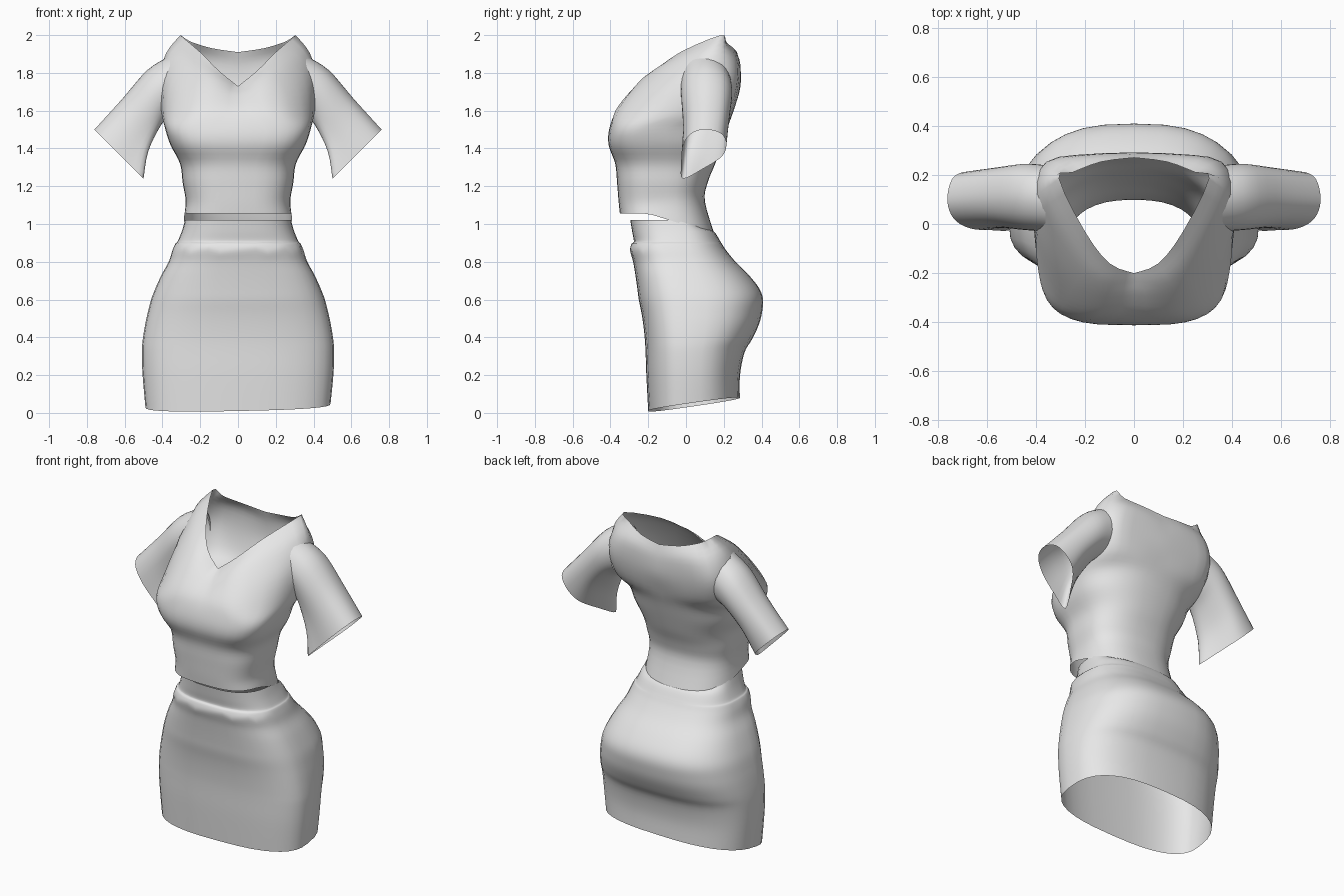
import bpy, bmesh, math
from mathutils import Vector

if "Cube" in bpy.data.objects:
    bpy.data.objects.remove(bpy.data.objects["Cube"])

fabric = bpy.data.materials.new("light_grey_fabric")
fabric.diffuse_color = (0.8, 0.8, 0.8, 1)
fabric.use_nodes = True
fabric.node_tree.nodes["Principled BSDF"].inputs["Base Color"].default_value = fabric.diffuse_color


def catmull(pts, steps, closed=False):
    """Smooth path through the points, open or closed."""
    if closed:
        p = [pts[-1]] + list(pts) + [pts[0], pts[1]]
    else:
        p = [pts[0]] + list(pts) + [pts[-1]]
    out = []
    for i in range(1, len(p) - 2):
        a, b, c, d = p[i - 1:i + 3]
        for k in range(steps):
            t = k / steps
            out.append(0.5 * (2 * b + (c - a) * t + (2 * a - 5 * b + 4 * c - d) * t * t
                              + (3 * b - a - 3 * c + d) * t ** 3))
    return out if closed else out + [pts[-1]]


def mirrored(half):
    """Close a half ring (front centre to back centre) across x = 0."""
    return half + [Vector((-p.x, p.y, p.z)) for p in half[-2:0:-1]]


def section(z, w, front, back, cy, nf, nb, seg=18):
    """Half ring with differently rounded front and back."""
    half = []
    for i in range(seg + 1):
        a = math.pi * i / seg
        s, c = max(math.sin(a), 0), math.cos(a)
        n, depth = (nf, cy - front) if c > 0 else (nb, back - cy)
        y = cy - math.copysign(abs(c) ** (2 / n), c) * depth
        half.append(Vector((w * s ** (2 / n) if s > 1e-6 else 0, y, z)))
    return half


def loft(name, rings, steps, remove=None):
    """Skin closed rings into an open cloth tube."""
    columns = [catmull(col, steps) for col in zip(*rings)]
    bm = bmesh.new()
    grid = [[bm.verts.new(p) for p in col] for col in columns]
    n = len(grid)
    for i in range(n):
        for j in range(len(grid[0]) - 1):
            k = (i + 1) % n
            bm.faces.new((grid[i][j], grid[k][j], grid[k][j + 1], grid[i][j + 1]))
    if remove:
        doomed = [f for f in bm.faces if all(remove(v.co) for v in f.verts)]
        bmesh.ops.delete(bm, geom=doomed, context='FACES')
    bmesh.ops.recalc_face_normals(bm, faces=bm.faces)
    me = bpy.data.meshes.new(name)
    bm.to_mesh(me)
    bm.free()
    ob = bpy.data.objects.new(name, me)
    bpy.context.collection.objects.link(ob)
    me.materials.append(fabric)
    me.shade_smooth()
    return ob


# Skirt: height, half width, front y, back y
skirt = [(0.0, .49, -.20, .285), (.2, .505, -.21, .286), (.32, .509, -.214, .31),
         (.39, .504, -.218, .35), (.465, .492, -.226, .385), (.53, .478, -.236, .402),
         (.6, .46, -.25, .408), (.66, .437, -.258, .387), (.73, .405, -.268, .332),
         (.8, .367, -.28, .262), (.86, .347, -.296, .213), (.895, .332, -.288, .19),
         (.908, .32, -.276, .182), (.96, .298, -.285, .148), (1.02, .28, -.295, .11)]
rings = []
for z, w, f, b in skirt:
    centre = -.05 * min(1, max(0, (z - .6) / .25))
    rings.append(mirrored(section(z, w, f, b, centre, 2.7, 2.65)))
for p in rings[0]:                       # slanted lower hem
    p.z = .01 + .07 * (p.y + .2) / .485 + .02 * p.x
for i, p in enumerate(rings[10]):        # gathered cloth below the waistband
    if p.y < -.1:
        p.z += .01 * math.sin(i * 2.1)
for p in rings[-1]:                      # waist edge dips at the back
    p.z -= max(0, p.y + .05) * .3
loft("skirt", rings, 4)

# Blouse body: waist to bust
body = [(1.0, .287, -.35, .15, 3), (1.12, .277, -.357, .1, 3), (1.22, .293, -.365, .115, 3),
        (1.32, .307, -.375, .155, 3), (1.42, .358, -.41, .19, 3.5), (1.51, .387, -.405, .22, 3.5)]
rings = [mirrored(section(z, w, f, b, -.1, n, 2.4)) for z, w, f, b, n in body]
for p in rings[0]:                       # hem drops towards the back
    p.z = 1.055 - .108 * min(1, max(0, (p.y + .2) / .35))

# Chest, shoulder and V neckline, front centre to back centre
upper = [
    [(0, -.365, 1.6), (.22, -.36, 1.6), (.375, -.2, 1.6), (.405, .05, 1.6),
     (.34, .2, 1.6), (.18, .247, 1.6), (0, .252, 1.6)],
    [(0, -.29, 1.675), (.18, -.285, 1.71), (.35, -.11, 1.75), (.415, .1, 1.77),
     (.36, .25, 1.75), (.18, .28, 1.73), (0, .287, 1.72)],
    [(0, -.235, 1.71), (.14, -.22, 1.78), (.28, -.06, 1.86), (.38, .13, 1.905),
     (.32, .25, 1.88), (.16, .283, 1.86), (0, .288, 1.83)],
    [(0, -.2, 1.73), (.1, -.16, 1.81), (.2, -.03, 1.91), (.305, .185, 2.0),
     (.25, .21, 1.965), (.135, .253, 1.93), (0, .27, 1.91)]]
for ctrl in upper:
    rings.append(mirrored(catmull([Vector(p) for p in ctrl], 3)))


def in_armhole(p):
    return abs(p.x) > .35 and ((p.y - .1) / .125) ** 2 + ((p.z - 1.735) / .145) ** 2 < 1


loft("blouse_body", rings, 4, in_armhole)

# Sleeves: cross-section as (along the long axis, depth), flat front and pointed underside
outline = [(1, 0), (.85, .75), (.4, 1), (-.1, .8), (-.6, -.05),
           (-1, -.95), (-.4, -1.02), (.3, -.95), (.8, -.62)]
# Middle, long half axis in x and z, half depth, blend from ellipse to outline
sleeve = [(.36, .105, 1.735, 0, .155, .135, 0),
          (.445, .11, 1.665, .035, .15, .135, .35),
          (.545, .107, 1.52, .07, .14, .122, .8),
          (.63, .095, 1.37, .13, .13, .118, 1)]
for side, label in ((1, "left"), (-1, "right")):
    rings = []
    for x, y, z, ux, uz, d, blend in sleeve:
        ctrl = []
        for i, (s, t) in enumerate(outline):
            a = math.tau * i / len(outline)
            s = s * blend + math.cos(a) * (1 - blend)
            t = t * blend + math.sin(a) * (1 - blend)
            ctrl.append(Vector((side * (x + ux * s), y + d * t, z + uz * s)))
        rings.append(catmull(ctrl, 4, closed=True))
    loft(label + "_sleeve", rings, 4)
